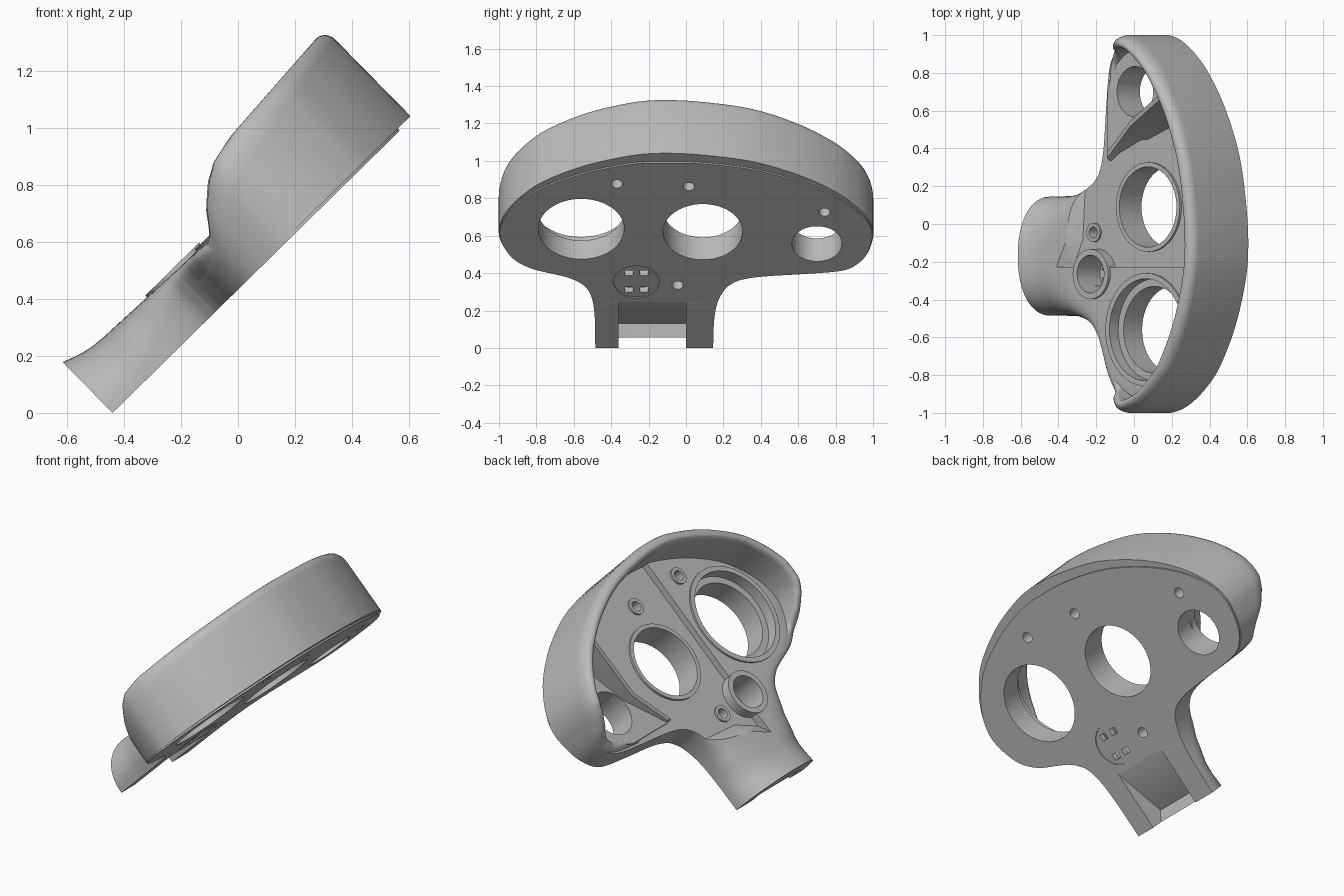
import bpy, bmesh, math
from mathutils import Vector

cube = bpy.data.objects.get("Cube")
if cube:
    bpy.data.objects.remove(cube, do_unlink=True)

grey = bpy.data.materials.new("plain grey")
grey.use_nodes = True
COLOUR = (0.5, 0.5, 0.5, 1)
grey.diffuse_color = COLOUR
grey.node_tree.nodes["Principled BSDF"].inputs["Base Color"].default_value = COLOUR

TILT = math.radians(44.5)
C, S = math.cos(TILT), math.sin(TILT)


def place(u, y, n):
    """Plate space: u up the slope, y across, n off the plate."""
    return Vector((C * u - S * n - 0.44, y, S * u + C * n))


def loft(name, rings, wrap=False):
    """Skin closed rings of (u, y, n) points; cap the ends unless wrapped."""
    bm = bmesh.new()
    vs = [[bm.verts.new(place(*p)) for p in ring] for ring in rings]
    k = len(vs[0])
    for i in range(len(vs) if wrap else len(vs) - 1):
        a, b = vs[i], vs[(i + 1) % len(vs)]
        for j in range(k):
            bm.faces.new((a[j], a[(j + 1) % k], b[(j + 1) % k], b[j]))
    if not wrap:
        bm.faces.new(vs[0])
        bm.faces.new(vs[-1])
    bmesh.ops.recalc_face_normals(bm, faces=bm.faces)
    mesh = bpy.data.meshes.new(name)
    bm.to_mesh(mesh)
    bm.free()
    mesh.materials.append(grey)
    ob = bpy.data.objects.new(name, mesh)
    bpy.context.collection.objects.link(ob)
    return ob


def circle(u, y, r, n, count=48):
    return [(u + r * math.cos(2 * math.pi * i / count),
             y + r * math.sin(2 * math.pi * i / count), n) for i in range(count)]


def bore(u, y, *profile):
    return loft("cutter", [circle(u, y, r, n) for r, n in profile])


def collar(name, u, y, inner, outer, low, high):
    loops = [circle(u, y, r, n) for r, n in
             ((inner, low), (outer, low), (outer, high), (inner, high))]
    return loft(name, list(zip(*loops)), wrap=True)


def side_prism(name, outline, y0, y1):
    return loft(name, [[(u, y, n) for u, n in outline] for y in (y0, y1)])


def cut(ob, cutters):
    for c in cutters:
        m = ob.modifiers.new("cut", "BOOLEAN")
        m.operation, m.solver, m.object = "DIFFERENCE", "EXACT", c
    bpy.context.view_layer.update()
    dg = bpy.context.evaluated_depsgraph_get()
    mesh = bpy.data.meshes.new_from_object(ob.evaluated_get(dg))
    ob.modifiers.clear()
    ob.data = mesh


def lerp(table, x):
    for (a, fa), (b, fb) in zip(table, table[1:]):
        if x <= b:
            return fa + (fb - fa) * max(0, x - a) / (b - a)
    return table[-1][1]


def spline(pts, steps=5):
    """Catmull-Rom curve through the points."""
    p = [Vector(q) for q in [pts[0]] + pts + [pts[-1]]]
    out = []
    for a, b, c, d in zip(p, p[1:], p[2:], p[3:]):
        for i in range(steps):
            t = i / steps
            out.append(0.5 * (2 * b + (c - a) * t + (2 * a - 5 * b + 4 * c - d) * t * t
                              + (3 * b - a - 3 * c + d) * t ** 3))
    return out + [p[-1]]


# Outline of each side, from neck tip to crown, as (u, y)
left = [(0, .145), (.2, .15), (.33, .165), (.42, .195), (.48, .235), (.52, .3),
        (.545, .42), (.565, .65), (.585, .82), (.62, .9), (.7, .965), (.8, .995),
        (.88, 1), (.97, .975), (1.07, .91), (1.18, .8), (1.305, .61), (1.41, .36),
        (1.46, .1), (1.475, -.12)]
right = [(0, -.485), (.2, -.487), (.33, -.495), (.42, -.515), (.48, -.55),
         (.53, -.62), (.56, -.7), (.6, -.82), (.66, -.91), (.74, -.965), (.85, -1),
         (.95, -.99), (1.05, -.95), (1.16, -.87), (1.265, -.755), (1.38, -.54),
         (1.455, -.3), (1.475, -.12)]

# Plate and domed neck: superellipse sections, slightly smaller than the hood
HIGH, LOW, STEP_Y = .195, .155, -.228
height = [(0, .25), (.06, .227), (.13, .213), (.5, .2), (.7, HIGH), (2, HIGH)]
power = [(0, 2.2), (.15, 2.5), (.3, 4), (.45, 8), (.65, 14), (2, 14)]
edge_l, edge_r = spline(left), spline(right)
stops = sorted({round(p[0], 3) for p in edge_l + edge_r if 0 <= p[0] < 1.47})
sections = []
for u in stops:
    y1, y0 = lerp(edge_l, u), lerp(edge_r, u)
    mid, half, h, e = (y0 + y1) / 2, (y1 - y0) / 2, lerp(height, u), 2 / lerp(power, u)
    su = u if u < .9 else .9 + (u - .9) * .9
    half *= 1 if u < .5 else .995
    ring = []
    for i in range(33):
        a = math.pi * i / 32
        co, si = math.cos(a), max(0, math.sin(a)) if 0 < i < 32 else 0
        ring.append((su, mid + half * math.copysign(abs(co) ** e, co), h * si ** e))
    sections.append(ring)
body = loft("mounting_plate", sections)

# Hood wall swept inside the outline, rounded more on its outer edge
rim = [(.5, .155), (.6, .18), (.66, .21), (.72, .28), (.8, .345), (.87, .378),
       (1, .402), (1.475, .436)]
path = spline(left[7:] + right[-2:4:-1])
WALL, CREST = .07, .045
hood = []
for i, p in enumerate(path):
    t = (path[min(i + 1, len(path) - 1)] - path[max(i - 1, 0)]).normalized()
    inward = Vector((t.y, -t.x))
    top, drop = lerp(rim, p.x), lerp([(.6, .07), (.8, .11), (1, .1), (1.4, .05)], p.x)
    ring = [(0, .01)]
    for j in range(13):
        a = math.pi * j / 12
        width, fall = (CREST, drop) if j <= 6 else (WALL - CREST, .035)
        ring.append((CREST - width * math.cos(a), top - fall * (1 - math.sin(a))))
    ring.append((WALL, .01))
    hood.append([(*(p + inward * d), n) for d, n in ring])
loft("hood", hood)

# Raised shelf around the small opening
shelf_line = [(.59, .37), (.59, .7), (.64, .86), (.75, .93), (1, .91), (1.2, .68)]
shelf = loft("small_opening_shelf", [[(u, y, n) for u, y in shelf_line] for n in (.05, .172)])

# Sloping divider that climbs to the hood
loft("sloping_divider", [
    [(.59, .31, .12), (.6, .35, .185), (.6, .38, .185), (.6, .4, .12)],
    [(.82, .41, .12), (.82, .52, .23), (.82, .55, .23), (.82, .57, .12)],
    [(1.18, .55, .12), (1.18, .67, .36), (1.18, .7, .36), (1.18, .72, .12)]])

# Lower half of the plate, ramped up to the neck
floor_line = [(.32, STEP_Y), (.39, -.08), (.42, .4), (.42, 1.2), (1.6, 1.2), (1.6, STEP_Y)]
ramp = [.2 if u < 1 else 0 for u, y in floor_line]
cutters = [loft("cutter", [[(u - k * r, y, n) for (u, y), r in zip(floor_line, ramp)]
                           for n, k in ((LOW, 0), (.3, 1))])]

# Openings, screw holes, socket and neck notch
openings = [(.907, -.56), (.885, .09), (.794, .70)]
screws = [(1.25, -.37, HIGH), (1.23, .015, LOW), (.478, -.045, LOW), (1.035, .74, .172)]
socket = (.503, -.265)
cutters += [
    bore(*openings[0], (.23, -.1), (.23, .14), (.27, .14), (.27, .5)),
    bore(*openings[1], (.2125, -.1), (.2125, .5)),
    bore(*socket, (.1, .04), (.1, .5)),
    bore(*socket, (.122, -.1), (.122, .006)),
    side_prism("cutter", [(-.1, -.1), (-.1, .077), (0, .077), (.054, .13), (.35, 0),
                          (.58, -.1)], -.36, 0)]
cutters += [bore(u, y, (.03, -.1), (.03, .5)) for u, y, n in screws[:3]]
for du in (-.063, .063):
    for dy in (-.04, .04):
        u, y = socket[0] + du, socket[1] + dy
        cutters.append(side_prism("cutter", [(u - .018, -.1), (u + .018, -.1),
                                             (u + .018, .1), (u - .018, .1)],
                                  y - .022, y + .022))
small = [bore(*openings[2], (.134, -.1), (.134, .5)),
         bore(*screws[3][:2], (.03, -.1), (.03, .5))]
cut(body, cutters + small)
cut(shelf, small)
for c in cutters + small:
    bpy.data.objects.remove(c, do_unlink=True)

# Collars round the openings, socket and screws
collar("large_opening_collar", *openings[0], .27, .30, .12, .206)
collar("middle_opening_collar", *openings[1], .2125, .237, .1, .168)
collar("socket_collar", *socket, .1, .132, .1, .213)
for u, y, base in screws:
    collar("screw_collar", u, y, .03, .05, base - .04, base + .012)

# Smooth curved walls, keep crisp edges
bpy.ops.object.select_all(action="DESELECT")
for ob in bpy.context.collection.objects:
    if ob.type == "MESH" and grey.name in ob.data.materials:
        ob.select_set(True)
        bpy.context.view_layer.objects.active = ob
bpy.ops.object.shade_smooth_by_angle(angle=math.radians(35))
